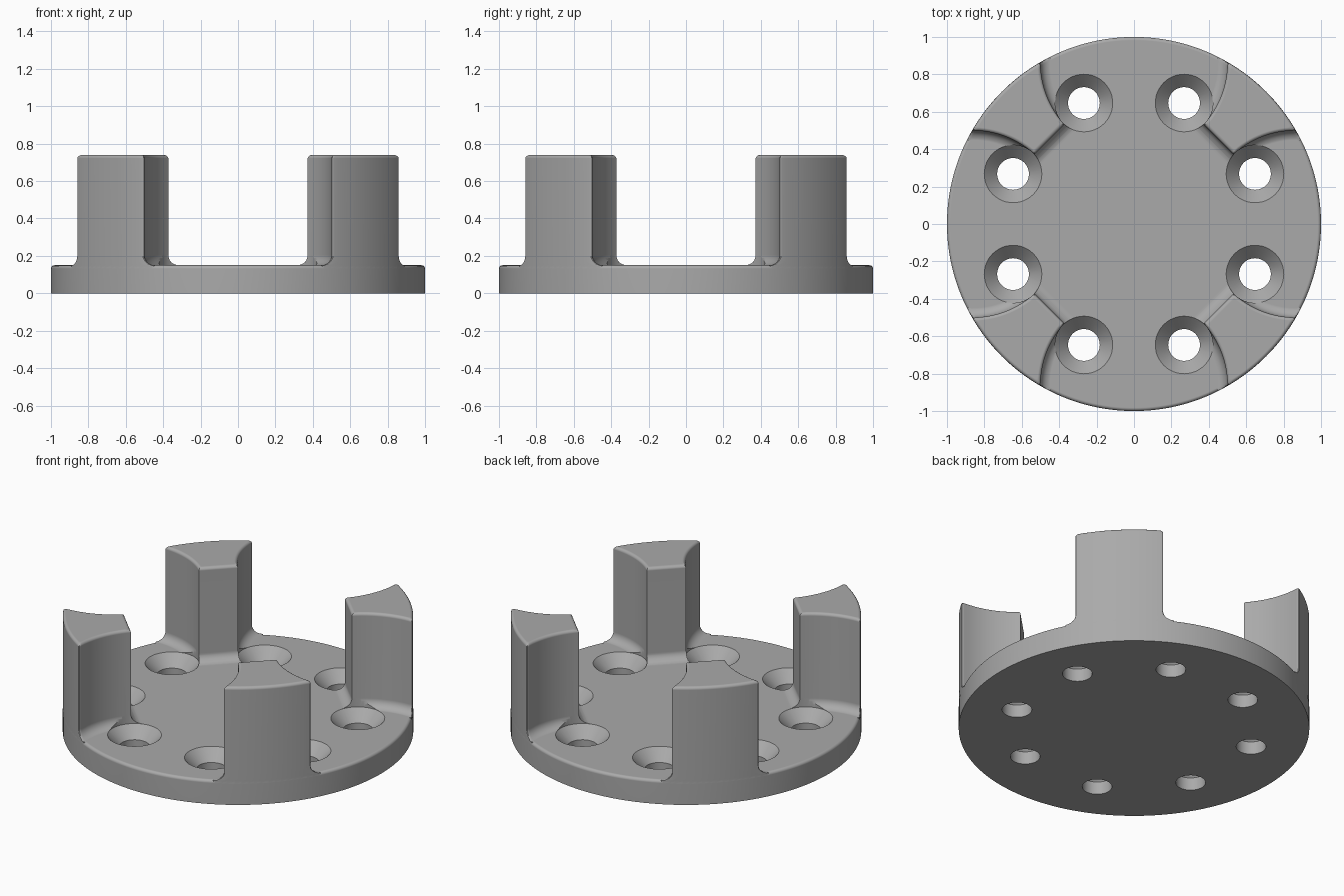
import bpy, bmesh
from math import sin, cos, pi, acos, sqrt
from mathutils import Vector, Matrix

cube = bpy.data.objects.get("Cube")
if cube:
    bpy.data.objects.remove(cube, do_unlink=True)

PLATE, TOP = 0.15, 0.74          # plate thickness, full height
FILLET, ROUND = 0.055, 0.018     # foot fillet, edge rounding
SIDE_C, SIDE_R = 0.866, 0.5      # scooped post sides: circles centred on the axes
INNER = 0.65                     # inner face radius of the posts

grey = bpy.data.materials.new("machined grey")
grey.use_nodes = True
colour = (0.40, 0.40, 0.40, 1)
grey.diffuse_color = colour
grey.node_tree.nodes["Principled BSDF"].inputs["Base Color"].default_value = colour


def loft(bm, rings):
    """Skin a stack of equal point loops and cap both ends."""
    loops = [[bm.verts.new(p) for p in ring] for ring in rings]
    n = len(loops[0])
    for a, b in zip(loops, loops[1:]):
        for i in range(n):
            j = (i + 1) % n
            bm.faces.new((a[i], a[j], b[j], b[i]))
    bm.faces.new(loops[0][::-1])
    bm.faces.new(loops[-1])


def lathe(bm, profile, segments, centre=(0, 0)):
    loft(bm, [[(centre[0] + r * cos(2 * pi * i / segments),
                centre[1] + r * sin(2 * pi * i / segments), z)
               for i in range(segments)] for r, z in profile])


def make_object(name, bm):
    bmesh.ops.recalc_face_normals(bm, faces=bm.faces)
    mesh = bpy.data.meshes.new(name)
    bm.to_mesh(mesh)
    bm.free()
    mesh.materials.append(grey)
    obj = bpy.data.objects.new(name, mesh)
    bpy.context.collection.objects.link(obj)
    return obj


def side_angle(rho, r):
    """Angle at which the scoop circle meets radius rho."""
    return acos((rho * rho + SIDE_C ** 2 - r * r) / (2 * rho * SIDE_C))


def post_outline(grow, outer, z):
    """Post section, with sides and inner face grown outward by an offset."""
    r, inner = SIDE_R - grow, INNER - grow

    def on_side(rho):
        a = side_angle(rho, r)
        return Vector((rho * cos(a), rho * sin(a)))

    # scooped side, from the inner corner to the outer corner
    half = [on_side(inner + (outer - ROUND - inner) * i / 12) for i in range(13)]
    # rounded outer corner
    corner, a0 = on_side(outer), side_angle(outer, r) + ROUND
    end = Vector((outer * cos(a0), outer * sin(a0)))
    for t in (0.25, 0.5, 0.75, 1):
        half.append(half[12] * (1 - t) ** 2 + corner * 2 * t * (1 - t) + end * t * t)
    # outer wall up to the diagonal
    for i in range(1, 8):
        a = a0 + (pi / 4 - a0) * i / 8
        half.append(Vector((outer * cos(a), outer * sin(a))))
    mirrored = [Vector((p.y, p.x)) for p in reversed(half)]
    middle = Vector((outer, outer)) / sqrt(2)
    return [(p.x, p.y, z) for p in half + [middle] + mirrored]


# round plate with a softened top rim
bm = bmesh.new()
rim = [(1 - ROUND + ROUND * cos(a), PLATE - ROUND + ROUND * sin(a))
       for a in (pi / 8 * i for i in range(5))]
lathe(bm, [(1, 0)] + rim, 192)
body = make_object("coupling_hub", bm)

# four posts with filleted feet and rounded tops
WALL = 0.9993
rings = [post_outline(FILLET, WALL, 0.08)]
for i in range(6, -1, -1):
    a = pi / 12 * i
    rings.append(post_outline(FILLET * (1 - cos(a)), WALL,
                              PLATE - 0.0005 + FILLET * (1 - sin(a))))
for i in range(5):
    inset = ROUND * (1 - cos(pi / 8 * i))
    rings.append(post_outline(-inset, WALL - inset, TOP - ROUND + ROUND * sin(pi / 8 * i)))
bm = bmesh.new()
for k in range(4):
    turn = Matrix.Rotation(k * pi / 2, 3, 'Z')
    loft(bm, [[turn @ Vector(p) for p in ring] for ring in rings])
posts = make_object("posts", bm)

# eight countersunk screw holes
bm = bmesh.new()
for k in range(8):
    a = pi / 8 + k * pi / 4
    lathe(bm, [(0.085, -0.1), (0.085, 0.08), (0.154, PLATE), (0.154, PLATE + 0.06)],
          48, (0.70 * cos(a), 0.70 * sin(a)))
holes = make_object("hole_cutters", bm)

bpy.context.view_layer.objects.active = body
for tool, operation in ((posts, 'UNION'), (holes, 'DIFFERENCE')):
    tool.hide_render = True
    mod = body.modifiers.new(operation.title(), 'BOOLEAN')
    mod.operation, mod.solver, mod.object = operation, 'EXACT', tool
    bpy.ops.object.modifier_apply(modifier=mod.name)
    bpy.data.objects.remove(tool, do_unlink=True)

# smooth curved faces, crisp edges
bpy.ops.object.select_all(action='DESELECT')
body.select_set(True)
bpy.ops.object.shade_smooth_by_angle(angle=pi / 6)
weighted = body.modifiers.new("Weighted normals", 'WEIGHTED_NORMAL')
weighted.keep_sharp = True
